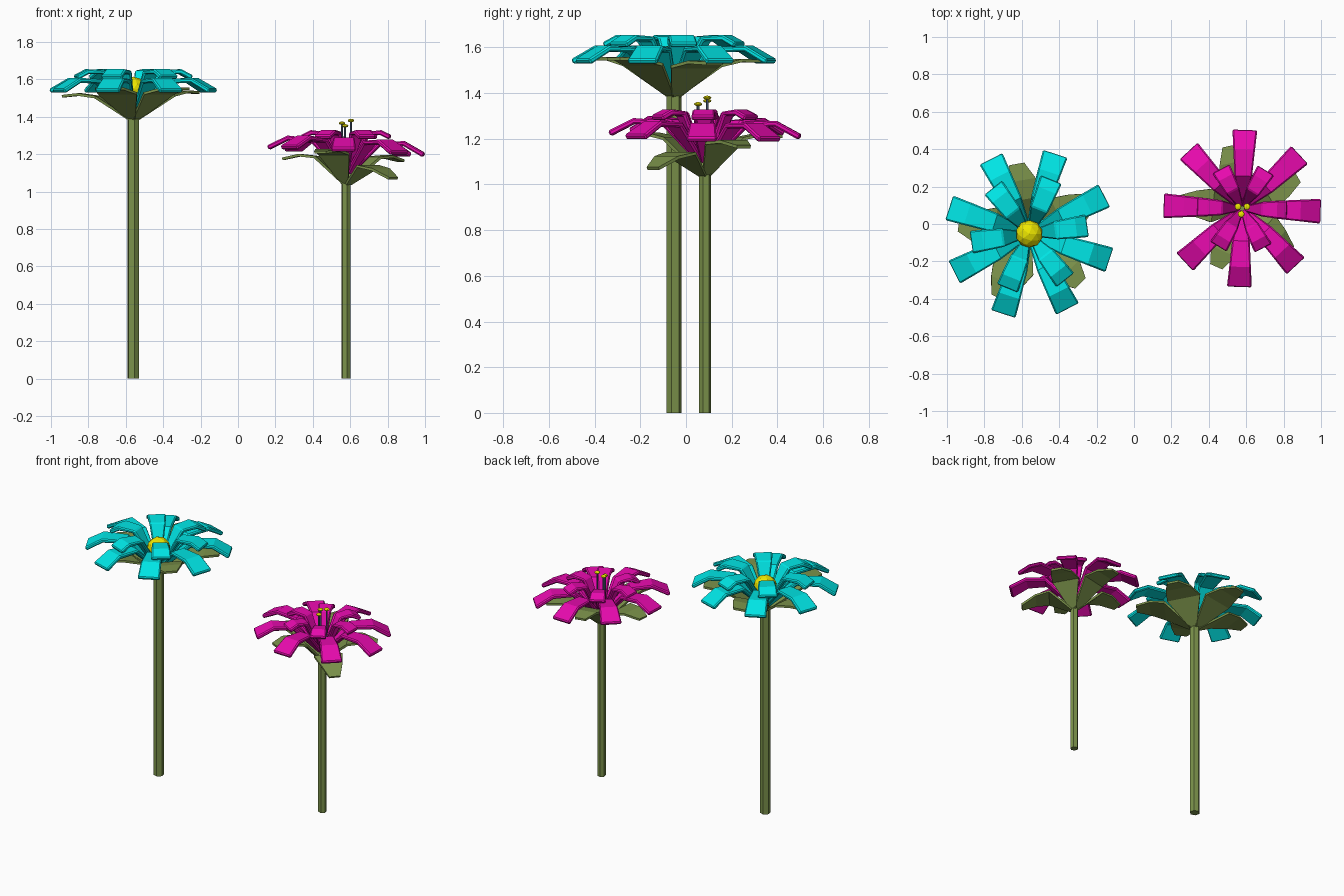
import bpy, bmesh
from math import sin, cos, radians, hypot
from mathutils import Vector, Matrix

if "Cube" in bpy.data.objects:
    bpy.data.objects.remove(bpy.data.objects["Cube"])


def mat(name, rgb):
    m = bpy.data.materials.new(name)
    m.diffuse_color = (*rgb, 1)
    m.use_nodes = True
    m.node_tree.nodes["Principled BSDF"].inputs["Base Color"].default_value = m.diffuse_color
    return m


TEAL = mat("teal", (0.0, 0.78, 0.78))
PINK = mat("magenta", (0.8, 0.003, 0.42))
GREEN = mat("leaf_green", (0.2, 0.29, 0.07))
YELLOW = mat("yellow", (0.85, 0.8, 0.0))
SLATE = mat("slate", (0.08, 0.12, 0.2))


def finish(name, bm, material, bevel=0):
    bmesh.ops.recalc_face_normals(bm, faces=bm.faces)
    me = bpy.data.meshes.new(name)
    bm.to_mesh(me)
    bm.free()
    me.materials.append(material)
    ob = bpy.data.objects.new(name, me)
    bpy.context.collection.objects.link(ob)
    if bevel:
        mod = ob.modifiers.new("bevel", 'BEVEL')
        mod.width = bevel
        mod.segments = 1
        mod.limit_method = 'ANGLE'
        mod.angle_limit = radians(50)
    return ob


def add_strip(bm, centre, angle, rows, thick, droop=0):
    """Bent slab running outward; rows are (radius, z, width)."""
    a = radians(angle)
    out, side = Vector((cos(a), sin(a), 0)), Vector((-sin(a), cos(a), 0))
    reach = rows[-1][0]
    rows = [(r, z + droop * r / reach, w) for r, z, w in rows]
    prev = None
    for i, (r, z, w) in enumerate(rows):
        p, q = rows[max(i - 1, 0)], rows[min(i + 1, len(rows) - 1)]
        dr, dz = q[0] - p[0], q[1] - p[1]
        n = (out * -dz + Vector((0, 0, dr))) / hypot(dr, dz)
        c = Vector((centre[0], centre[1], z)) + out * r
        ring = [bm.verts.new(c + side * (w / 2 * s) + n * (thick / 2 * t))
                for s, t in ((-1, -1), (1, -1), (1, 1), (-1, 1))]
        if prev:
            for k in range(4):
                bm.faces.new((prev[k], prev[(k + 1) % 4], ring[(k + 1) % 4], ring[k]))
        else:
            bm.faces.new(ring)
        prev = ring
    bm.faces.new(prev[::-1])


def whorl(name, centre, start, count, rows, thick, material, bevel=0, droops=None):
    bm = bmesh.new()
    for i in range(count):
        add_strip(bm, centre, start + i * 360 / count, rows, thick,
                  droops[i] if droops else 0)
    return finish(name, bm, material, bevel)


def cylinder(name, x, y, z0, z1, radius, sides, material, turn=0):
    bm = bmesh.new()
    bmesh.ops.create_cone(bm, cap_ends=True, segments=sides, radius1=radius,
                          radius2=radius, depth=z1 - z0,
                          matrix=Matrix.Translation((x, y, (z0 + z1) / 2))
                          @ Matrix.Rotation(radians(turn), 4, 'Z'))
    return finish(name, bm, material)


def ball(name, loc, radius, squash, subdiv):
    bm = bmesh.new()
    bmesh.ops.create_icosphere(bm, subdivisions=subdiv, radius=radius,
                               matrix=Matrix.Translation(loc)
                               @ Matrix.Diagonal((1, 1, squash, 1)))
    return finish(name, bm, YELLOW)


# Teal flower: stem, sepal cup, two petal rings, round centre
T = (-0.56, -0.053)
cylinder("teal_stem", *T, 0, 1.41, 0.033, 6, GREEN, 12)
whorl("teal_sepals", T, 28, 5,
      [(0.015, 1.385, 0.04), (0.19, 1.515, 0.23), (0.29, 1.535, 0.17), (0.38, 1.53, 0.08)],
      0.014, GREEN, 0, [0, 0.01, -0.02, 0.02, 0.02])
whorl("teal_outer_petals", T, 27, 8,
      [(0.02, 1.42, 0.04), (0.2, 1.59, 0.105), (0.345, 1.595, 0.125), (0.447, 1.537, 0.137)],
      0.026, TEAL, 0.007)
whorl("teal_inner_petals", T, 8, 6,
      [(0.02, 1.43, 0.03), (0.15, 1.638, 0.1), (0.25, 1.642, 0.115), (0.31, 1.61, 0.12)],
      0.026, TEAL, 0.007)
ball("teal_flower_centre", (*T, 1.545), 0.073, 0.95, 2)

# Magenta flower: stem, sepal cup, two petal rings
M = (0.578, 0.083)
cylinder("magenta_stem", *M, 0, 1.07, 0.026, 6, GREEN, 12)
whorl("magenta_sepals", M, 30, 5,
      [(0.015, 1.045, 0.04), (0.16, 1.185, 0.18), (0.25, 1.195, 0.14), (0.34, 1.175, 0.07)],
      0.014, GREEN, 0, [-0.01, 0.035, 0, 0.035, -0.105])
whorl("magenta_outer_petals", M, -2, 8,
      [(0.02, 1.1, 0.035), (0.18, 1.265, 0.095), (0.31, 1.272, 0.115), (0.417, 1.215, 0.132)],
      0.026, PINK, 0.007,
      [-0.02 * cos(radians(45 * i)) - 0.008 * sin(radians(45 * i)) for i in range(8)])
whorl("magenta_inner_petals", M, -2, 6,
      [(0.02, 1.11, 0.03), (0.115, 1.31, 0.08), (0.185, 1.316, 0.095), (0.237, 1.29, 0.103)],
      0.026, PINK, 0.007)

# Three stamens with flattened yellow tips
for i, (dx, dy, z) in enumerate(((-0.022, 0.01, 1.366), (0.026, 0.01, 1.38), (-0.005, -0.03, 1.352))):
    x, y = M[0] + dx, M[1] + dy
    cylinder(f"stamen_{i + 1}", x, y, 1.1, z, 0.006, 6, SLATE)
    ball(f"stamen_tip_{i + 1}", (x, y, z), 0.018, 0.5, 2)
